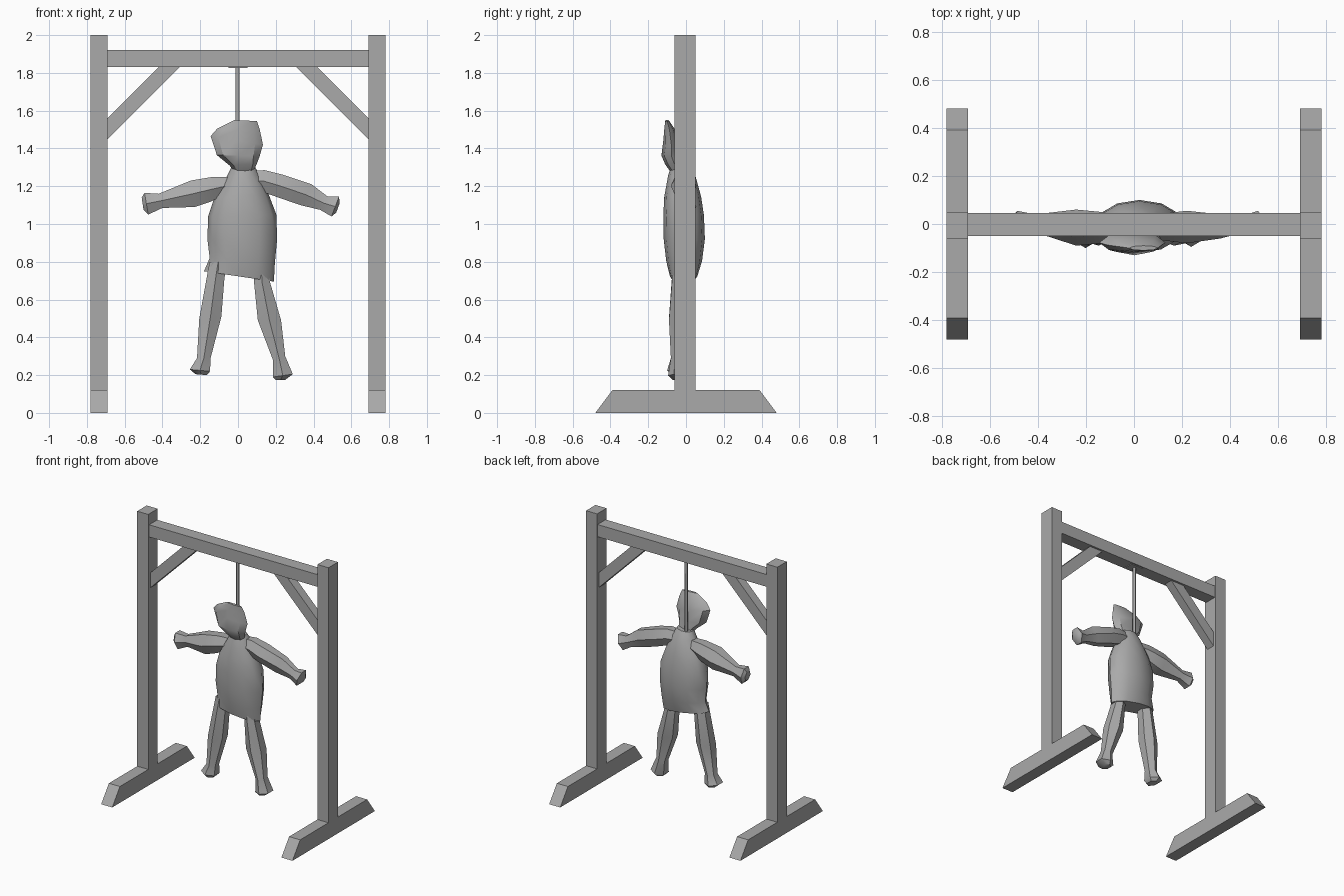
import bpy, bmesh, math
from mathutils import Vector

grey = bpy.data.materials.new("plain grey")
grey.diffuse_color = (0.40, 0.40, 0.40, 1)


def make(name, bm, smooth=None):
    bmesh.ops.recalc_face_normals(bm, faces=bm.faces)
    me = bpy.data.meshes.new(name)
    bm.to_mesh(me)
    bm.free()
    me.materials.append(grey)
    ob = bpy.data.objects.new(name, me)
    bpy.context.collection.objects.link(ob)
    if smooth:
        bpy.ops.object.select_all(action='DESELECT')
        ob.select_set(True)
        bpy.context.view_layer.objects.active = ob
        bpy.ops.object.shade_smooth_by_angle(angle=math.radians(smooth))
    return ob


def prism(name, profile, axis, lo, hi):
    """Extrude a 2D profile along x (profile = y,z) or y (profile = x,z)."""
    bm = bmesh.new()
    put = (lambda p, t: (t, p[0], p[1])) if axis == 'x' else (lambda p, t: (p[0], t, p[1]))
    a = [bm.verts.new(put(p, lo)) for p in profile]
    b = [bm.verts.new(put(p, hi)) for p in profile]
    bm.faces.new(a)
    bm.faces.new(b)
    n = len(a)
    for i in range(n):
        bm.faces.new((a[i], a[(i + 1) % n], b[(i + 1) % n], b[i]))
    return make(name, bm)


def box(name, x0, x1, y0, y1, z0, z1):
    return prism(name, [(x0, z0), (x1, z0), (x1, z1), (x0, z1)], 'y', y0, y1)


def loft(name, rings, sides, smooth):
    """Each ring: one side (x, z), other side (x, z), front y, back y."""
    bm = bmesh.new()
    k = 1 / math.cos(math.pi / sides) if sides % 4 else 1
    loops = []
    for xl, zl, xr, zr, yf, yb in rings:
        c = Vector(((xl + xr) / 2, (yf + yb) / 2, (zl + zr) / 2))
        u = Vector(((xr - xl) / 2, 0, (zr - zl) / 2)) * k
        v = Vector((0, (yb - yf) / 2, 0))
        loops.append([bm.verts.new(c + u * math.cos(t) + v * math.sin(t))
                      for t in (math.pi / 2 + 2 * math.pi * i / sides for i in range(sides))])
    for a, b in zip(loops, loops[1:]):
        for i in range(sides):
            j = (i + 1) % sides
            bm.faces.new((a[i], a[j], b[j], b[i]))
    bm.faces.new(loops[0])
    bm.faces.new(loops[-1])
    return make(name, bm, smooth)


# Wooden frame: feet, posts, braces, mirrored left and right
for s, side in ((-1, "left"), (1, "right")):
    x0, x1 = sorted((s * 0.69, s * 0.78))
    prism(side + "_foot", [(-0.48, 0), (0.48, 0), (0.39, 0.12), (-0.39, 0.12)], 'x', x0, x1)
    box(side + "_post", x0, x1, -0.06, 0.05, 0.12, 2.0)
    prism(side + "_brace", [(s * 0.69, 1.45), (s * 0.69, 1.56), (s * 0.42, 1.83), (s * 0.31, 1.83)],
          'y', -0.035, 0.03)
box("cross_beam", -0.69, 0.69, -0.05, 0.045, 1.83, 1.92)

# Rope hanging from the beam down behind the head to the neck
box("rope_plate", -0.05, 0.05, -0.04, 0.035, 1.825, 1.831)
loft("rope", [(-0.013, z, 0.008, z, -0.011, 0.011) for z in (1.27, 1.83)], 8, 50)

# Sack torso with a slanted hem
loft("torso", [
    (-0.035, 1.30, 0.085, 1.31, -0.08, 0.02),
    (-0.06, 1.25, 0.115, 1.26, -0.095, 0.05),
    (-0.125, 1.14, 0.165, 1.15, -0.115, 0.08),
    (-0.158, 1.04, 0.203, 1.05, -0.12, 0.095),
    (-0.162, 0.92, 0.207, 0.92, -0.118, 0.10),
    (-0.15, 0.82, 0.195, 0.79, -0.105, 0.085),
    (-0.18, 0.75, 0.19, 0.695, -0.085, 0.06),
], 12, 45)

# Drooping head, leaning in front of the rope
loft("head", [
    (-0.015, 1.275, 0.085, 1.285, -0.085, -0.01),
    (-0.045, 1.31, 0.10, 1.32, -0.11, -0.015),
    (-0.112, 1.365, 0.115, 1.36, -0.13, -0.025),
    (-0.145, 1.465, 0.132, 1.42, -0.12, -0.035),
    (-0.11, 1.505, 0.115, 1.50, -0.115, -0.06),
    (-0.02, 1.55, 0.10, 1.545, -0.11, -0.09),
], 8, 30)

# Arms with flared cuffs (upper edge, lower edge, front, back)
loft("left_arm", [
    (-0.03, 1.25, -0.06, 1.16, -0.06, 0.03),
    (-0.13, 1.25, -0.14, 1.12, -0.08, 0.05),
    (-0.25, 1.23, -0.23, 1.09, -0.09, 0.06),
    (-0.42, 1.16, -0.40, 1.085, -0.035, 0.04),
    (-0.495, 1.165, -0.475, 1.05, -0.05, 0.055),
    (-0.51, 1.14, -0.50, 1.075, -0.03, 0.035),
], 6, 40)
loft("right_arm", [
    (0.06, 1.28, 0.04, 1.18, -0.06, 0.03),
    (0.14, 1.285, 0.13, 1.17, -0.07, 0.045),
    (0.24, 1.26, 0.20, 1.145, -0.08, 0.055),
    (0.39, 1.21, 0.33, 1.10, -0.06, 0.04),
    (0.475, 1.145, 0.435, 1.075, -0.035, 0.035),
    (0.535, 1.145, 0.495, 1.04, -0.05, 0.055),
    (0.538, 1.11, 0.52, 1.06, -0.03, 0.035),
], 6, 40)

# Legs with flared ends
loft("left_leg", [
    (-0.15, 0.80, -0.06, 0.80, -0.07, 0.03),
    (-0.165, 0.72, -0.073, 0.70, -0.075, 0.035),
    (-0.205, 0.50, -0.088, 0.51, -0.09, 0.04),
    (-0.217, 0.29, -0.145, 0.29, -0.08, 0.01),
    (-0.255, 0.23, -0.148, 0.22, -0.10, 0.03),
    (-0.225, 0.205, -0.165, 0.20, -0.08, 0.01),
], 6, 40)
loft("right_leg", [
    (0.08, 0.78, 0.165, 0.78, -0.07, 0.03),
    (0.085, 0.69, 0.17, 0.69, -0.075, 0.035),
    (0.105, 0.49, 0.228, 0.49, -0.09, 0.04),
    (0.185, 0.28, 0.25, 0.30, -0.08, 0.01),
    (0.185, 0.19, 0.29, 0.205, -0.095, 0.03),
    (0.20, 0.175, 0.25, 0.175, -0.07, 0.01),
], 6, 40)
